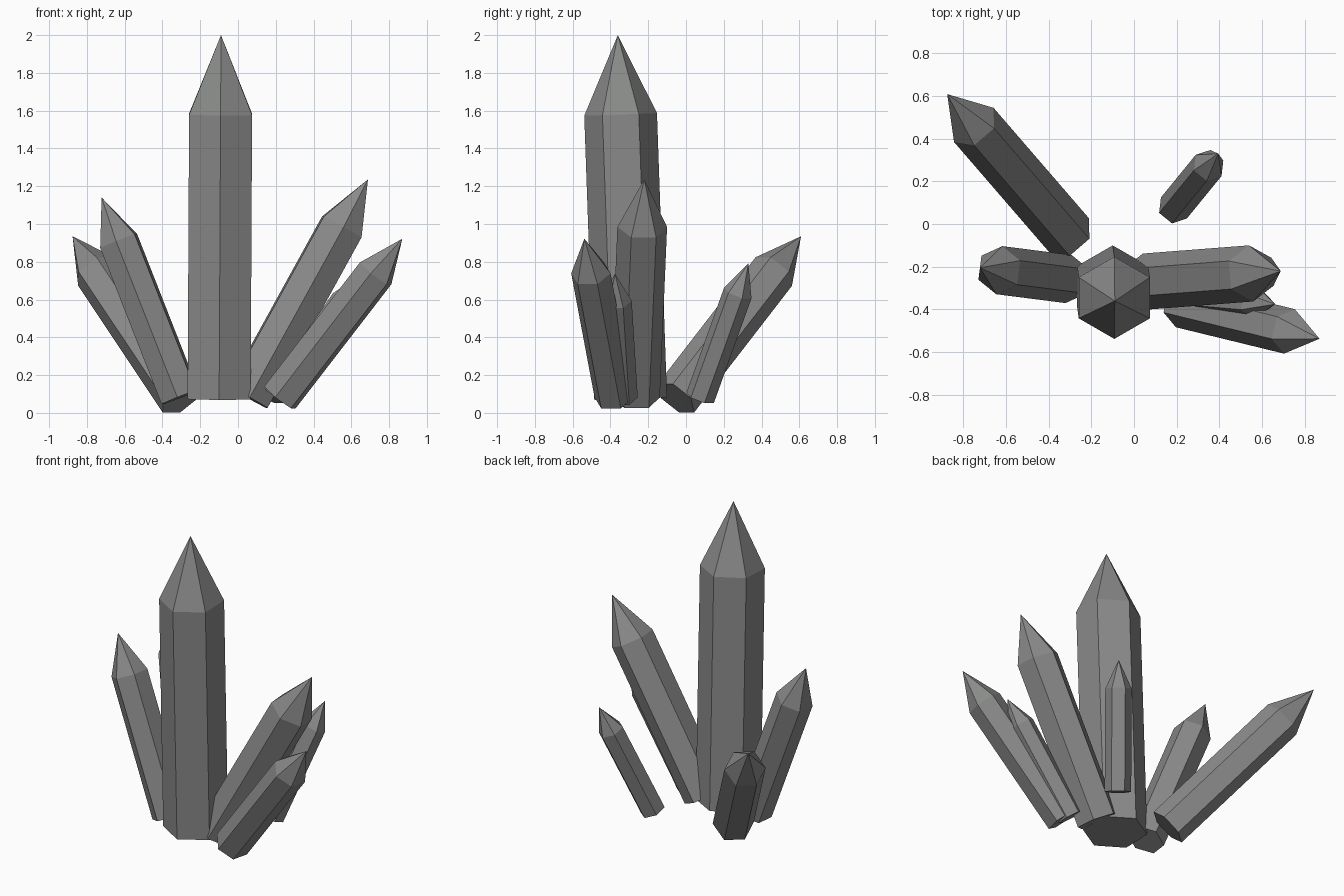
import bpy, bmesh, math
from mathutils import Vector

if "Cube" in bpy.data.objects:
    bpy.data.objects.remove(bpy.data.objects["Cube"])

stone = bpy.data.materials.new("grey_crystal")
stone.diffuse_color = (0.25, 0.255, 0.25, 1)
stone.use_nodes = True
stone.node_tree.nodes["Principled BSDF"].inputs["Base Color"].default_value = stone.diffuse_color


def crystal(name, base, apex, side=None):
    """Six-sided prism with a pointed tip; radius and tip follow its length."""
    base, apex = Vector(base), Vector(apex)
    axis = apex - base
    length = axis.length
    axis.normalize()
    # One pair of corners lies level, across the lean direction
    s = Vector(side) if side else Vector((0, 0, 1)).cross(axis)
    s = (s - axis * s.dot(axis)).normalized()
    u = axis.cross(s)
    bm = bmesh.new()

    def ring(t):
        return [bm.verts.new(base + axis * length * t + 0.1 * length *
                (s * math.cos(k * math.pi / 3) + u * math.sin(k * math.pi / 3)))
                for k in range(6)]

    low, high = ring(0), ring(0.782)
    tip = bm.verts.new(apex)
    bm.faces.new(low[::-1])
    for i in range(6):
        j = (i + 1) % 6
        bm.faces.new((low[i], low[j], high[j], high[i]))
        bm.faces.new((high[i], high[j], tip))
    mesh = bpy.data.meshes.new(name)
    bm.to_mesh(mesh)
    bm.free()
    mesh.materials.append(stone)
    ob = bpy.data.objects.new(name, mesh)
    bpy.context.collection.objects.link(ob)


# Tall centre crystal, nearly upright
crystal("main_crystal", (-0.10, -0.293, 0.075), (-0.09, -0.361, 2.0), side=(0, 1, 0))
# Leaning crystals around it
crystal("left_crystal", (-0.307, -0.258, 0.083), (-0.722, -0.205, 1.14))
crystal("back_left_crystal", (-0.304, -0.053, 0.078), (-0.876, 0.609, 0.935))
crystal("right_crystal", (0.052, -0.270, 0.082), (0.688, -0.221, 1.236))
crystal("front_right_crystal", (0.222, -0.380, 0.082), (0.870, -0.538, 0.922))
# Small shards
crystal("right_shard", (0.207, -0.335, 0.082), (0.662, -0.376, 0.737))
crystal("back_right_shard", (0.187, 0.075, 0.080), (0.395, 0.330, 0.790))
